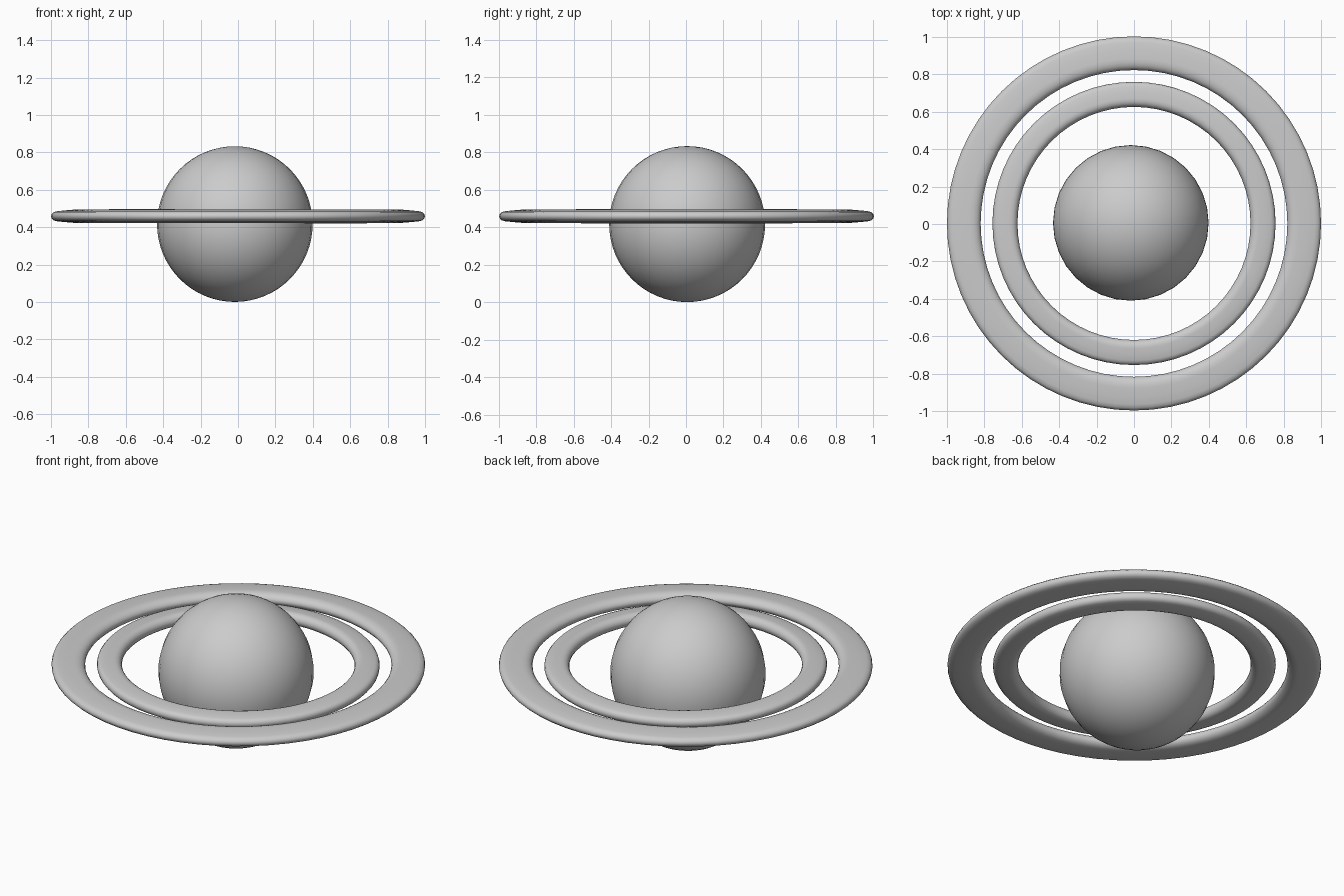
import bpy, bmesh, math

if "Cube" in bpy.data.objects:
    bpy.data.objects.remove(bpy.data.objects["Cube"])

RING_Z = 0.459


def finish(bm, name, location, tilt=0.0):
    bmesh.ops.recalc_face_normals(bm, faces=bm.faces)
    mesh = bpy.data.meshes.new(name)
    bm.to_mesh(mesh)
    bm.free()
    for p in mesh.polygons:
        p.use_smooth = True
    ob = bpy.data.objects.new(name, mesh)
    ob.location = location
    ob.rotation_euler = (0, tilt, 0)
    bpy.context.collection.objects.link(ob)
    return ob


def ring(name, r_in, r_out, tilt=0.0, steps=64):
    # Flat section: rounded thick inner lip, gently thinning to the outer rim
    w = r_out - r_in
    upper = [(0.0, 0.0), (0.02, 0.012), (0.07, 0.023), (0.14, 0.030),
             (0.23, 0.0345), (0.34, 0.035), (0.60, 0.031), (0.82, 0.027),
             (0.92, 0.022), (0.98, 0.012), (1.0, 0.0)]
    section = upper + [(u, -h) for u, h in upper[-2:0:-1]]
    bm = bmesh.new()
    loops = []
    for i in range(steps):
        a = 2 * math.pi * i / steps
        loops.append([bm.verts.new(((r_in + u * w) * math.cos(a),
                                    (r_in + u * w) * math.sin(a), h))
                      for u, h in section])
    n = len(section)
    for i in range(steps):
        a, b = loops[i], loops[(i + 1) % steps]
        for j in range(n):
            k = (j + 1) % n
            bm.faces.new((a[j], b[j], b[k], a[k]))
    return finish(bm, name, (0, 0.003, RING_Z), tilt)


# Planet ball
bm = bmesh.new()
bmesh.ops.create_uvsphere(bm, u_segments=32, v_segments=32, radius=0.416)
finish(bm, "planet", (-0.017, 0.006, 0.417))

# Two separate rings, the inner one very slightly tilted
ring("outer_ring", 0.82, 1.0)
ring("inner_ring", 0.623, 0.757, math.radians(0.4))
